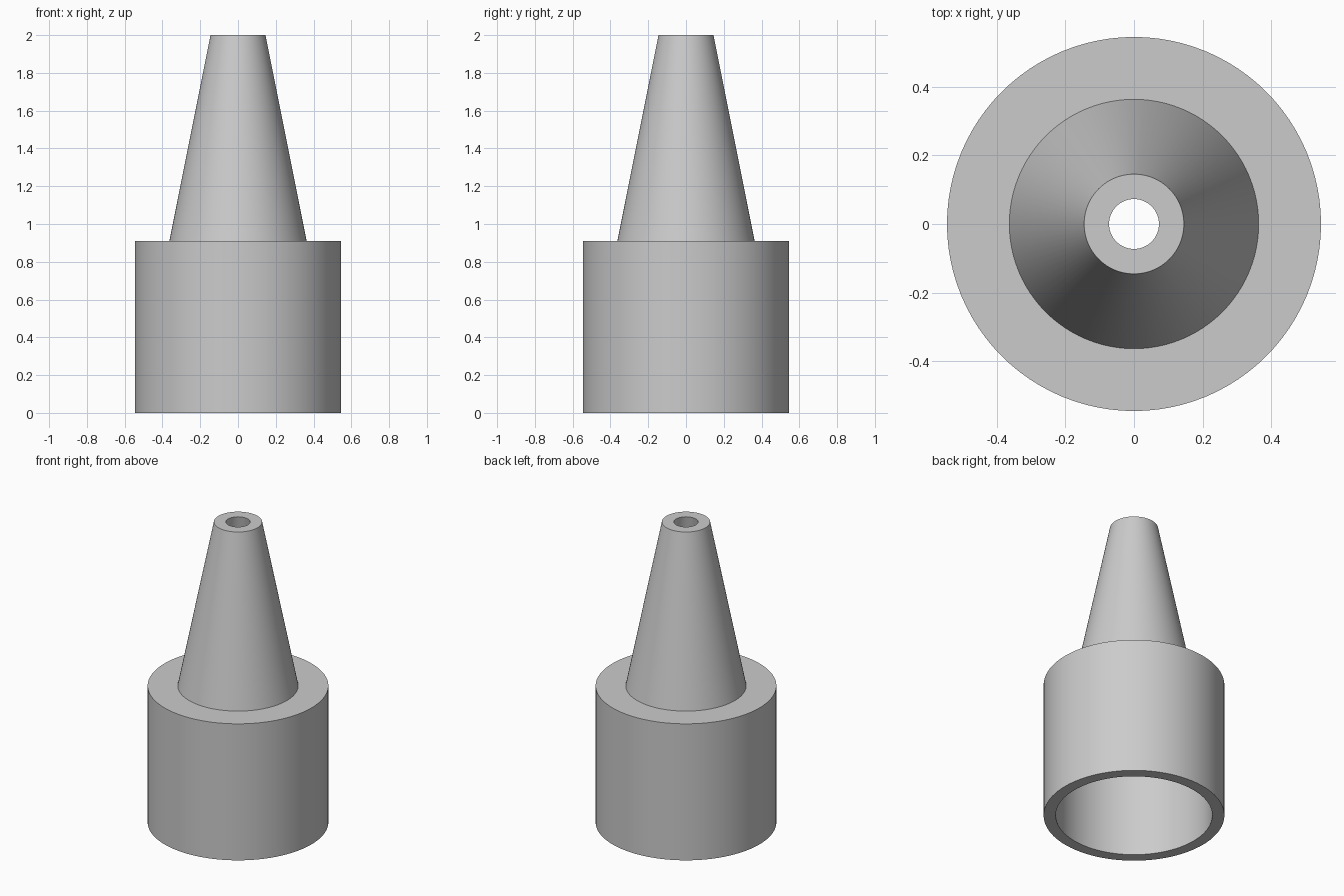
import bpy, bmesh, math

if "Cube" in bpy.data.objects:
    bpy.data.objects.remove(bpy.data.objects["Cube"])

U = 2 / 55      # profile unit
SEGMENTS = 96

grey = bpy.data.materials.new("light grey")
grey.diffuse_color = (0.6, 0.6, 0.6, 1)
grey.use_nodes = True
grey.node_tree.nodes["Principled BSDF"].inputs["Base Color"].default_value = grey.diffuse_color


def lathe(name, profile):
    """Revolve a closed (radius, height) profile around the z axis."""
    bm = bmesh.new()
    rings = [[bm.verts.new((r * U * math.cos(a), r * U * math.sin(a), z * U))
              for a in (2 * math.pi * i / SEGMENTS for i in range(SEGMENTS))]
             for r, z in profile]
    for low, high in zip(rings, rings[1:] + rings[:1]):
        for i in range(SEGMENTS):
            j = (i + 1) % SEGMENTS
            bm.faces.new((low[i], low[j], high[j], high[i]))
    bmesh.ops.recalc_face_normals(bm, faces=bm.faces)
    mesh = bpy.data.meshes.new(name)
    bm.to_mesh(mesh)
    bm.free()
    mesh.materials.append(grey)
    obj = bpy.data.objects.new(name, mesh)
    bpy.context.collection.objects.link(obj)
    bpy.context.view_layer.objects.active = obj
    obj.select_set(True)
    bpy.ops.object.shade_smooth_by_angle(angle=math.radians(30))
    obj.select_set(False)
    return obj


# Hollow nozzle: socket wall, shoulder, tapered spout, tapered bore, socket ceiling
lathe("nozzle_adapter", [
    (15, 0), (15, 25), (10, 25), (4, 55),      # outside
    (2, 55), (8, 23), (13, 23), (13, 0),       # inside
])
